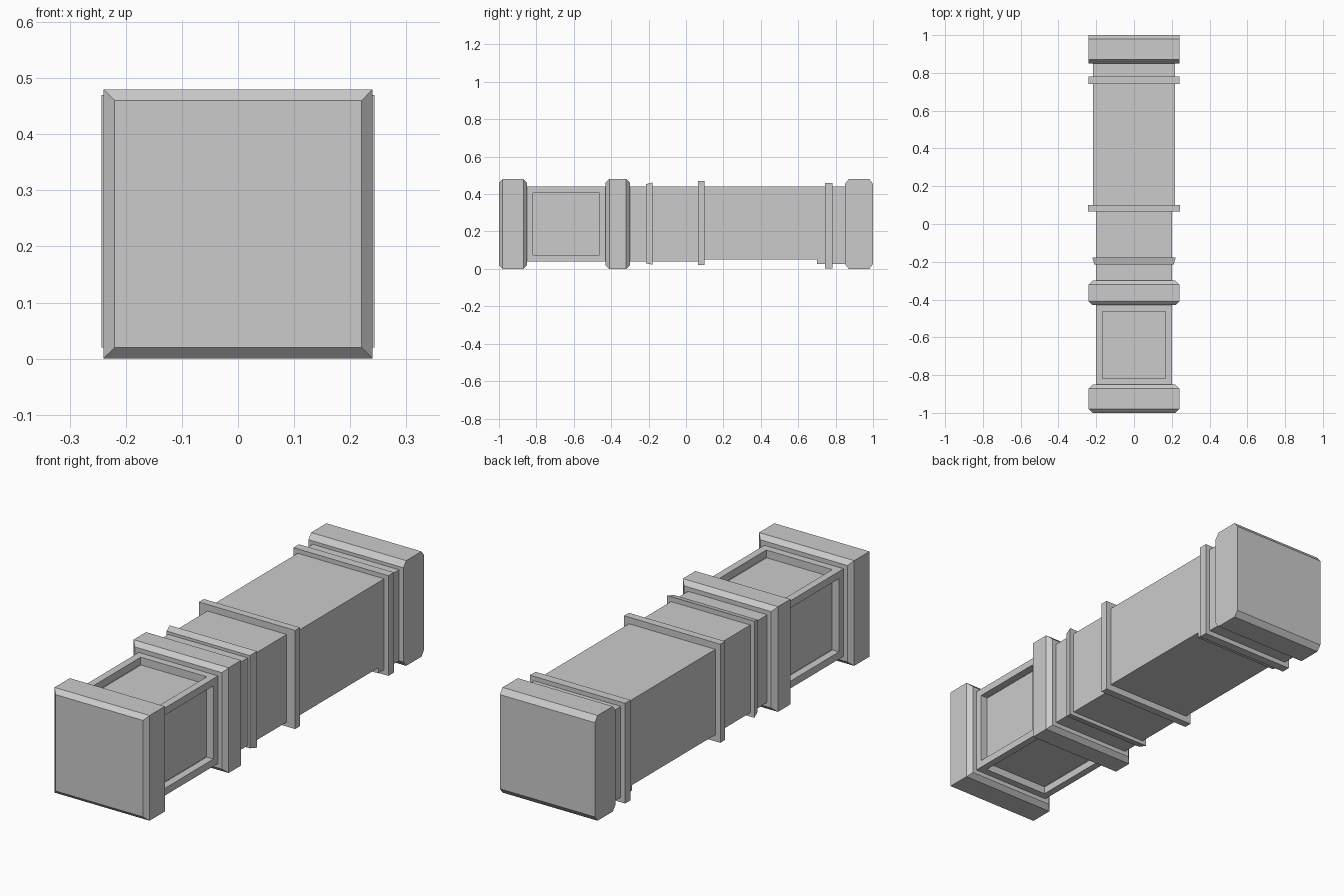
import bpy, bmesh

if "Cube" in bpy.data.objects:
    bpy.data.objects.remove(bpy.data.objects["Cube"])


def add_object(name, bm):
    bmesh.ops.recalc_face_normals(bm, faces=bm.faces)
    mesh = bpy.data.meshes.new(name)
    bm.to_mesh(mesh)
    bm.free()
    obj = bpy.data.objects.new(name, mesh)
    bpy.context.collection.objects.link(obj)
    return obj


def loft(sections):
    """Join rectangular sections (y, half width, bottom, top) along y."""
    bm = bmesh.new()
    rings = [[bm.verts.new((x, y, z)) for x, z in
              ((-w, z0), (w, z0), (w, z1), (-w, z1))]
             for y, w, z0, z1 in sections]
    for a, b in zip(rings, rings[1:]):
        for i in range(4):
            j = (i + 1) % 4
            bm.faces.new((a[i], a[j], b[j], b[i]))
    bm.faces.new(rings[0])
    bm.faces.new(rings[-1])
    bmesh.ops.recalc_face_normals(bm, faces=bm.faces)
    return bm


def box(name, y0, y1, w, z0, z1):
    return add_object(name, loft([(y0, w, z0, z1), (y1, w, z0, z1)]))


def chamfered(name, y0, y1, c, side):
    """Collar with bevelled ends; side is the bevel on the left and right."""
    w, h = 0.24, 0.48
    return add_object(name, loft([
        (y0, w - side, c, h - c), (y0 + 0.02, w, 0, h),
        (y1 - 0.02, w, 0, h), (y1, w - side, c, h - c)]))


# Bevelled end blocks and middle collar
chamfered("front_block", -1.0, -0.85, 0.02, 0.02)
chamfered("middle_collar", -0.43, -0.30, 0.02, 0.02)
chamfered("back_block", 0.85, 1.0, 0.025, 0.0)

# Front shaft with a recessed panel on each of its four sides
bm = loft([(-0.85, 0.2, 0.04, 0.44), (-0.43, 0.2, 0.04, 0.44)])
bm.normal_update()
sides = [f for f in bm.faces if abs(f.normal.y) < 0.5]
bmesh.ops.inset_individual(bm, faces=sides, thickness=0.047)
bmesh.ops.inset_individual(bm, faces=sides, thickness=0.0, depth=-0.035)
add_object("panelled_shaft", bm)

# Plain shafts
box("narrow_shaft", -0.30, 0.07, 0.2, 0.04, 0.44)
box("wide_shaft", 0.10, 0.85, 0.218, 0.05, 0.44)
box("shaft_foot", 0.70, 0.85, 0.218, 0.025, 0.06)

# Thin bands around the shafts
add_object("tapered_band", loft([(-0.215, 0.21, 0.03, 0.453),
                                 (-0.178, 0.22, 0.022, 0.462)]))
box("centre_band", 0.065, 0.10, 0.243, 0.02, 0.47)
box("back_band", 0.742, 0.782, 0.24, 0.003, 0.46)
